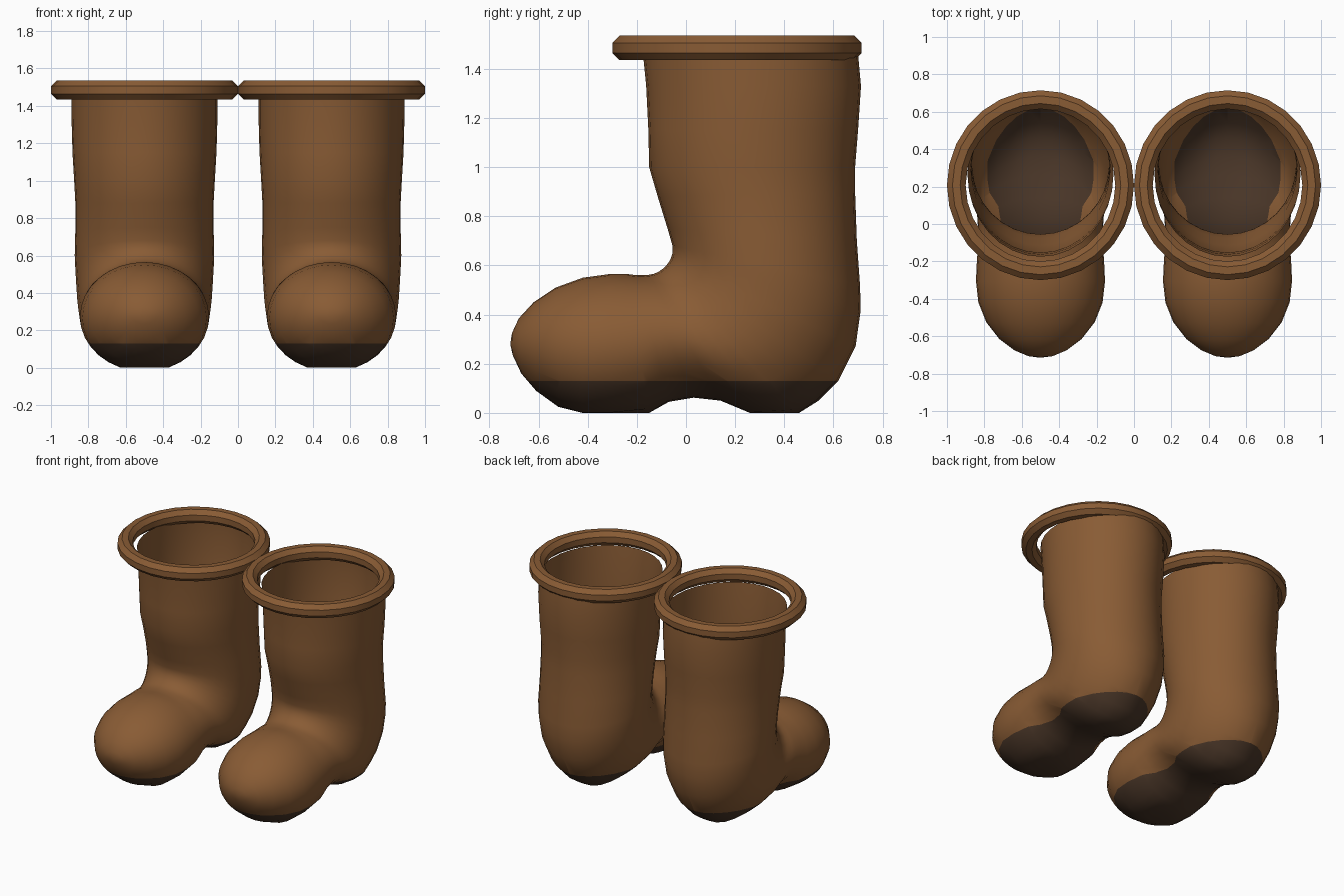
import bpy, bmesh, math
from mathutils import Vector

if "Cube" in bpy.data.objects:
    bpy.data.objects.remove(bpy.data.objects["Cube"])

SEG = 32


def material(name, rgb):
    m = bpy.data.materials.new(name)
    m.diffuse_color = (*rgb, 1)
    m.use_nodes = True
    m.node_tree.nodes["Principled BSDF"].inputs["Base Color"].default_value = m.diffuse_color
    return m


BROWN = material("brown leather", (0.25, 0.106, 0.035))
DARK = material("dark sole", (0.068, 0.037, 0.021))

# Boot sections from shaft top to toe:
# front/top edge y, z, back/bottom edge y, z, half width, lower-side taper
SECTIONS = [
    (-.175, 1.46, .700, 1.46, .390, 0),
    (-.162, 1.33, .712, 1.33, .390, 0),
    (-.153, 1.15, .700, 1.15, .385, 0),
    (-.150, 1.00, .688, 1.00, .376, 0),
    (-.115, .88, .688, .90, .370, 0),
    (-.075, .75, .695, .70, .370, 0),
    (-.055, .68, .708, .52, .373, 0),
    (-.055, .65, .711, .42, .370, .02),
    (-.062, .628, .690, .27, .365, .06),
    (-.072, .61, .620, .13, .360, .10),
    (-.082, .598, .540, .05, .355, .12),
    (-.095, .586, .460, -.01, .350, .14),
    (-.112, .574, .360, -.015, .345, .15),
    (-.130, .566, .260, .00, .340, .15),
    (-.150, .562, .140, .05, .335, .15),
    (-.170, .560, .030, .062, .333, .15),
    (-.200, .560, -.070, .045, .335, .10),
    (-.240, .565, -.150, -.005, .340, .05),
    (-.310, .565, -.300, -.02, .345, 0),
    (-.420, .550, -.420, -.02, .332, 0),
    (-.530, .510, -.520, .025, .290, 0),
    (-.620, .450, -.610, .09, .220, 0),
    (-.680, .385, -.670, .16, .140, 0),
    (-.708, .325, -.705, .235, .065, 0),
]


def finish(bm, name, mats):
    me = bpy.data.meshes.new(name)
    bm.to_mesh(me)
    bm.free()
    for m in mats:
        me.materials.append(m)
    ob = bpy.data.objects.new(name, me)
    bpy.context.collection.objects.link(ob)
    bpy.ops.object.select_all(action='DESELECT')
    ob.select_set(True)
    bpy.context.view_layer.objects.active = ob
    bpy.ops.object.shade_smooth_by_angle(angle=math.radians(35))
    return ob


def bridge(bm, a, b):
    n = len(a)
    for i in range(n):
        j = (i + 1) % n
        bm.faces.new((a[i], a[j], b[j], b[i]))


def make_boot(name):
    # Open shell lofted down the shaft, round the heel and out to the toe
    bm = bmesh.new()
    rings = []
    for fy, fz, by, bz, w, taper in SECTIONS:
        f, b = Vector((0, fy, fz)), Vector((0, by, bz))
        mid, half = (f + b) / 2, (f - b) / 2
        ring = []
        for i in range(SEG):
            a = math.tau * i / SEG
            c, s = math.cos(a), math.sin(a)
            p = mid + half * c
            p.x = w * s * (1 - taper * min(c, 0) ** 2)
            p.z = max(p.z, 0)
            ring.append(bm.verts.new(p))
        rings.append(ring)
    for a, b in zip(rings, rings[1:]):
        bridge(bm, a, b)
    tip = bm.verts.new((0, -.715, .28))
    last = rings[-1]
    for i in range(SEG):
        bm.faces.new((last[i], last[(i + 1) % SEG], tip))
    # Straight colour line for the sole
    bmesh.ops.bisect_plane(bm, geom=bm.verts[:] + bm.edges[:] + bm.faces[:],
                           plane_co=(0, 0, .13), plane_no=(0, 0, 1))
    bmesh.ops.recalc_face_normals(bm, faces=bm.faces[:])
    for face in bm.faces:
        face.material_index = int(face.calc_center_median().z < .13)
    return finish(bm, name, [BROWN, DARK])


def make_rim(name):
    # Rolled cuff with an eight-sided tube
    bm = bmesh.new()
    r = .05 / math.cos(math.pi / 8)
    rings = []
    for i in range(28):
        a = math.tau * i / 28
        ring = []
        for k in range(8):
            t = math.tau * (k + .5) / 8
            d = r * math.cos(t)
            ring.append(bm.verts.new(((.45 + d) * math.cos(a),
                                      .2075 + (.4575 + d) * math.sin(a),
                                      1.485 + r * math.sin(t))))
        rings.append(ring)
    for i in range(28):
        bridge(bm, rings[i], rings[(i + 1) % 28])
    bmesh.ops.recalc_face_normals(bm, faces=bm.faces[:])
    ob = finish(bm, name, [BROWN])
    ob.data.polygons.foreach_set("use_smooth", [True] * len(ob.data.polygons))
    bpy.ops.object.shade_smooth()
    return ob


for side, x in (("left", -.5), ("right", .5)):
    make_boot(side + "_boot").location.x = x
    make_rim(side + "_boot_rim").location.x = x
